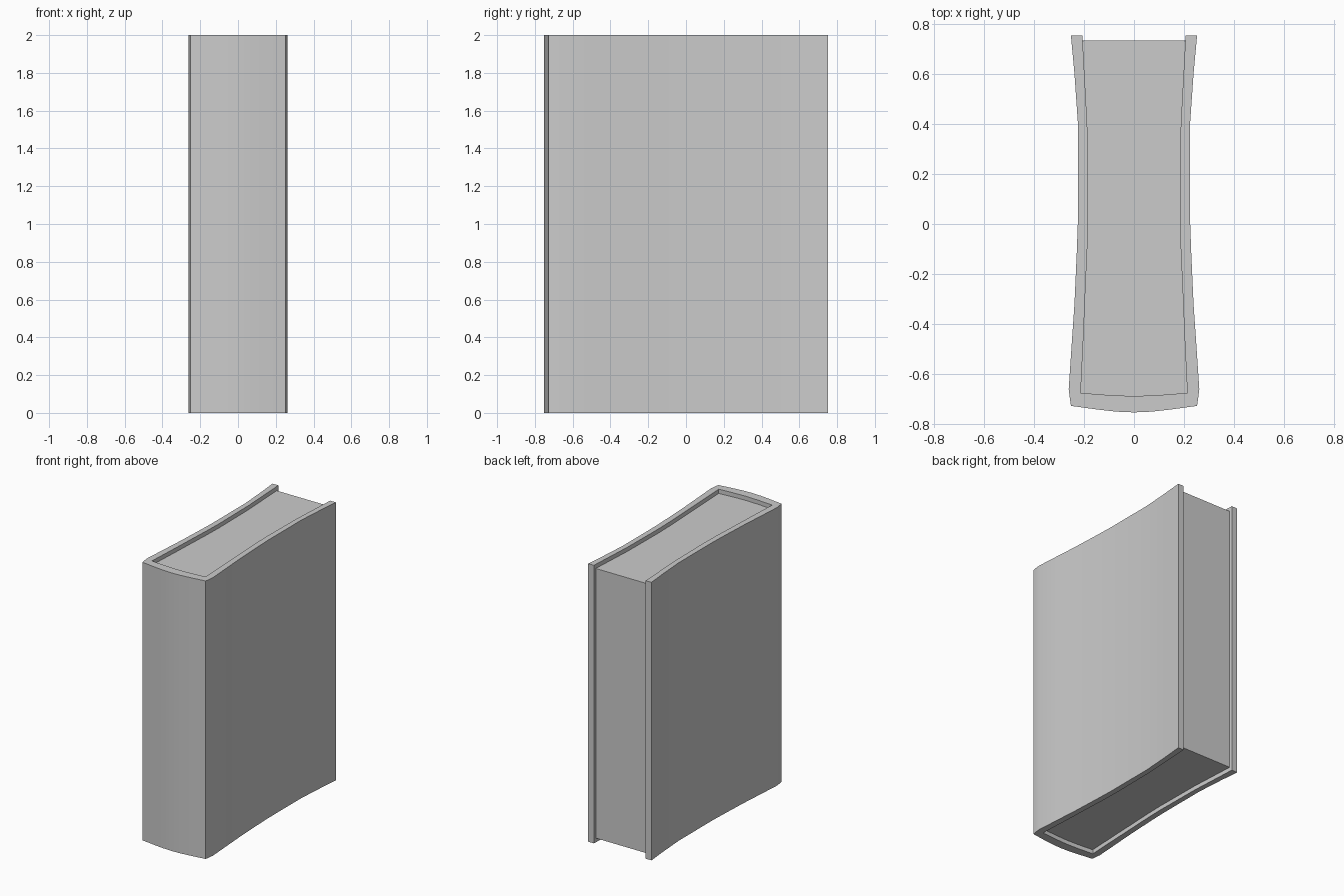
import bpy, bmesh, math

if "Cube" in bpy.data.objects:
    bpy.data.objects.remove(bpy.data.objects["Cube"])

# Right-half outlines in plan (x, y), from the spine centre to the fore edge
OUTER = [(0, -0.753), (0.07, -0.75), (0.15, -0.741), (0.252, -0.727), (0.256, -0.70),
         (0.261, -0.66), (0.249, -0.48), (0.238, -0.32), (0.229, -0.12),
         (0.224, 0.02), (0.224, 0.40), (0.238, 0.60), (0.252, 0.753)]
INNER = [(0, -0.688), (0.10, -0.684), (0.213, -0.675), (0.202, -0.45),
         (0.195, -0.28), (0.186, -0.08), (0.183, 0.05), (0.187, 0.40), (0.204, 0.71)]
PAGE_BACK, COVER_BACK, INSET = 0.733, 0.753, 0.03


def mirrored(half):
    """Full outline running from the right end round the spine to the left end."""
    return half[::-1] + [(-x, y) for x, y in half[1:]]


def extrude_profile(name, points, z0, z1):
    bm = bmesh.new()
    base = bm.faces.new([bm.verts.new((x, y, z0)) for x, y in points])
    top = bmesh.ops.extrude_face_region(bm, geom=[base], use_keep_orig=True)
    verts = [g for g in top["geom"] if isinstance(g, bmesh.types.BMVert)]
    bmesh.ops.translate(bm, verts=verts, vec=(0, 0, z1 - z0))
    bmesh.ops.recalc_face_normals(bm, faces=bm.faces)
    mesh = bpy.data.meshes.new(name)
    bm.to_mesh(mesh)
    bm.free()
    obj = bpy.data.objects.new(name, mesh)
    bpy.context.collection.objects.link(obj)
    bpy.ops.object.select_all(action="DESELECT")
    obj.select_set(True)
    bpy.context.view_layer.objects.active = obj
    bpy.ops.object.shade_smooth_by_angle(angle=math.radians(20))
    return obj


# Cover: both boards and the spine as one bent U-shaped shell
cover_inner = INNER + [(0.206, COVER_BACK)]
extrude_profile("book_cover", mirrored(OUTER) + mirrored(cover_inner)[::-1], 0.0, 2.0)

# Page block: fills the cover, set back at top, bottom and fore edge
extrude_profile("page_block", mirrored(INNER + [(0.205, PAGE_BACK)]), INSET, 2.0 - INSET)
